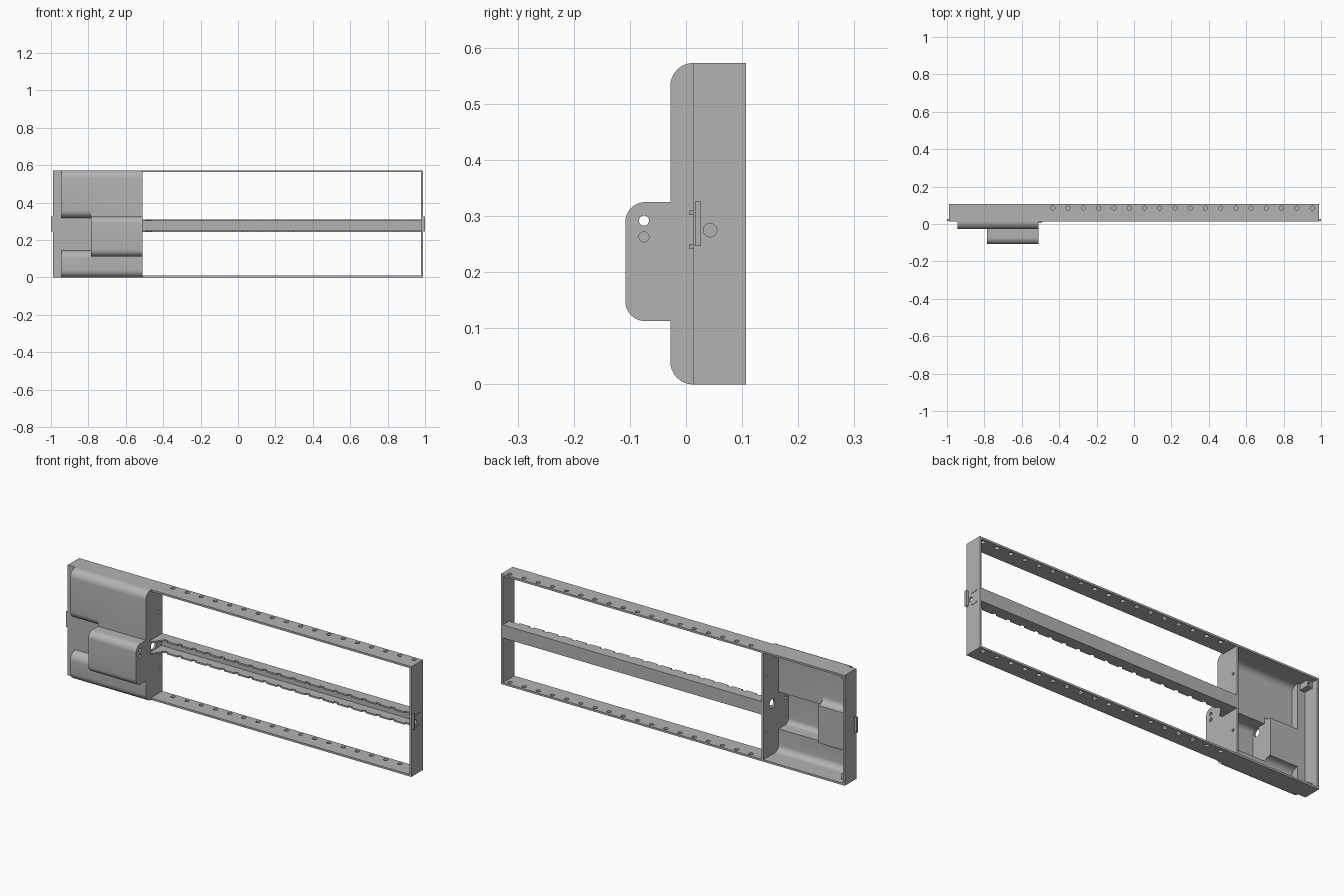
import bpy, bmesh, math
from mathutils import Vector

cube = bpy.data.objects.get("Cube")
if cube:
    bpy.data.objects.remove(cube, do_unlink=True)

grey = bpy.data.materials.new("plain_grey")
grey.use_nodes = True
colour = (0.45, 0.45, 0.45, 1)
grey.diffuse_color = colour
grey.node_tree.nodes["Principled BSDF"].inputs["Base Color"].default_value = colour

X_END, HEIGHT, FRONT, BACK, WALL = 0.988, 0.573, 0.013, 0.107, 0.01
DIVIDER = -0.51
AXES = {"x": lambda p, h: (h, p[0], p[1]),
        "y": lambda p, h: (p[0], h, p[1]),
        "z": lambda p, h: (p[0], p[1], h)}


def prism(name, axis, profile, a, b):
    """Extrude a flat profile along an axis from a to b."""
    bm = bmesh.new()
    face = bm.faces.new([bm.verts.new(AXES[axis](p, a)) for p in profile])
    top = bmesh.ops.extrude_face_region(bm, geom=[face])["geom"]
    step = Vector(AXES[axis]((0, 0), b - a))
    bmesh.ops.translate(bm, vec=step, verts=[g for g in top if isinstance(g, bmesh.types.BMVert)])
    bmesh.ops.recalc_face_normals(bm, faces=bm.faces[:])
    mesh = bpy.data.meshes.new(name)
    bm.to_mesh(mesh)
    bm.free()
    mesh.materials.append(grey)
    obj = bpy.data.objects.new(name, mesh)
    bpy.context.collection.objects.link(obj)
    return obj


def box(name, x0, x1, y0, y1, z0, z1):
    return prism(name, "x", [(y0, z0), (y1, z0), (y1, z1), (y0, z1)], x0, x1)


def circle(u, v, r, n=24):
    return [(u + r * math.cos(math.tau * i / n), v + r * math.sin(math.tau * i / n)) for i in range(n)]


def lobe(front, back, z0, z1, r, n=8):
    """Profile with two rounded front corners."""
    pts = [(back, z1), (back, z0)]
    for centre_z, start in ((z0 + r, 1.5), (z1 - r, 1.0)):
        for i in range(n + 1):
            t = math.pi * (start - 0.5 * i / n)
            pts.append((front + r + r * math.cos(t), centre_z + r * math.sin(t)))
    return pts


def combine(target, other, operation):
    mod = target.modifiers.new("combine", "BOOLEAN")
    mod.operation, mod.solver, mod.object = operation, "EXACT", other
    bpy.context.view_layer.objects.active = target
    bpy.ops.object.modifier_apply(modifier=mod.name)
    bpy.data.objects.remove(other, do_unlink=True)


def cut(target, other):
    combine(target, other, "DIFFERENCE")


# Frame and housing: a block with rounded bulges on the front
frame = box("frame_and_housing", -X_END, X_END, FRONT, BACK, 0, HEIGHT)
cut(frame, box("window", DIVIDER, X_END - WALL, -0.3, 0.3, WALL, HEIGHT - WALL))
bulges = [  # x range, front, z range, corner radius
    (-0.785, DIVIDER, -0.028, 0, HEIGHT, 0.041),
    (-0.945, -0.70, -0.028, 0.318, HEIGHT, 0.041),
    (-0.945, -0.70, -0.028, 0, 0.145, 0.041),
    (-0.785, DIVIDER, -0.108, 0.113, 0.325, 0.035)]
for x0, x1, front, z0, z1, r in bulges:
    combine(frame, prism("bulge", "x", lobe(front, 0.02, z0, z1, r), x0, x1), "UNION")

# Hollow interior, open at the back
cut(frame, box("cavity", -X_END + WALL, DIVIDER - WALL, FRONT + WALL, 0.3, WALL, HEIGHT - WALL))
for x0, x1, front, z0, z1, r in bulges:
    inner = lobe(front + WALL, 0.06, z0 + WALL, z1 - WALL, r - WALL)
    end = x1 - WALL if x1 == DIVIDER else x1
    cut(frame, prism("hollow", "x", inner, x0 + WALL, end))

# Row of mounting holes through both rails
for i in range(18):
    cut(frame, prism("rail_hole", "z", circle(-0.433 + 0.0815 * i, 0.085, 0.011), -0.1, 0.7))

# Holes in the divider, the bulge side and the far end wall
for y, z, r, x in ((0.035, 0.275, 0.022, DIVIDER), (-0.075, 0.292, 0.009, DIVIDER),
                   (-0.075, 0.263, 0.009, DIVIDER), (0.08, 0.14, 0.007, DIVIDER),
                   (0.08, 0.43, 0.007, DIVIDER), (-0.07, 0.292, 0.02, -0.78),
                   (0.043, 0.275, 0.012, X_END)):
    cut(frame, prism("side_hole", "x", circle(y, z, r), x - 0.03, x + 0.02))

# Screw bosses in the housing corners
for side, z in (("lower", 0.024), ("upper", HEIGHT - 0.024)):
    boss = box(side + "_screw_boss", -0.98, -0.947, 0.021, 0.075, z - 0.016, z + 0.016)
    cut(boss, prism("screw_hole", "y", circle(-0.963, z, 0.008, 16), 0.04, 0.2))

# Crossbar: back web with two toothed flanges, flaring at the divider
BAR_END = X_END - WALL
box("crossbar_web", DIVIDER, BAR_END, 0.099, BACK, 0.242, 0.310)
outline = [(BAR_END, 0.10), (DIVIDER, 0.10), (DIVIDER, 0.005), (-0.495, 0.005), (-0.46, 0.056)]
for i in range(17):
    x = -0.44 + 0.0815 * i
    outline += [(x, 0.056), (x, 0.046), (x + 0.06, 0.046), (x + 0.06, 0.056)]
outline.append((BAR_END, 0.056))
for side, z in (("lower", 0.242), ("upper", 0.302)):
    prism(side + "_crossbar_flange", "z", outline, z, z + 0.008)
    box(side + "_crossbar_tab", BAR_END - 0.005, X_END + 0.002, 0.05, 0.083, z, z + 0.008)

# Locating tabs on both ends
for side, x in (("right", -1), ("left", 1)):
    box(side + "_end_tab", min(x, x * 0.98), max(x, x * 0.98), 0.016, 0.027, 0.247, 0.326)

# Smooth curves, keep edges sharp
bpy.ops.object.select_all(action="DESELECT")
for obj in bpy.context.collection.objects:
    if obj.type == "MESH" and grey.name in obj.data.materials:
        obj.select_set(True)
        bpy.context.view_layer.objects.active = obj
bpy.ops.object.shade_smooth_by_angle(angle=math.radians(30))
